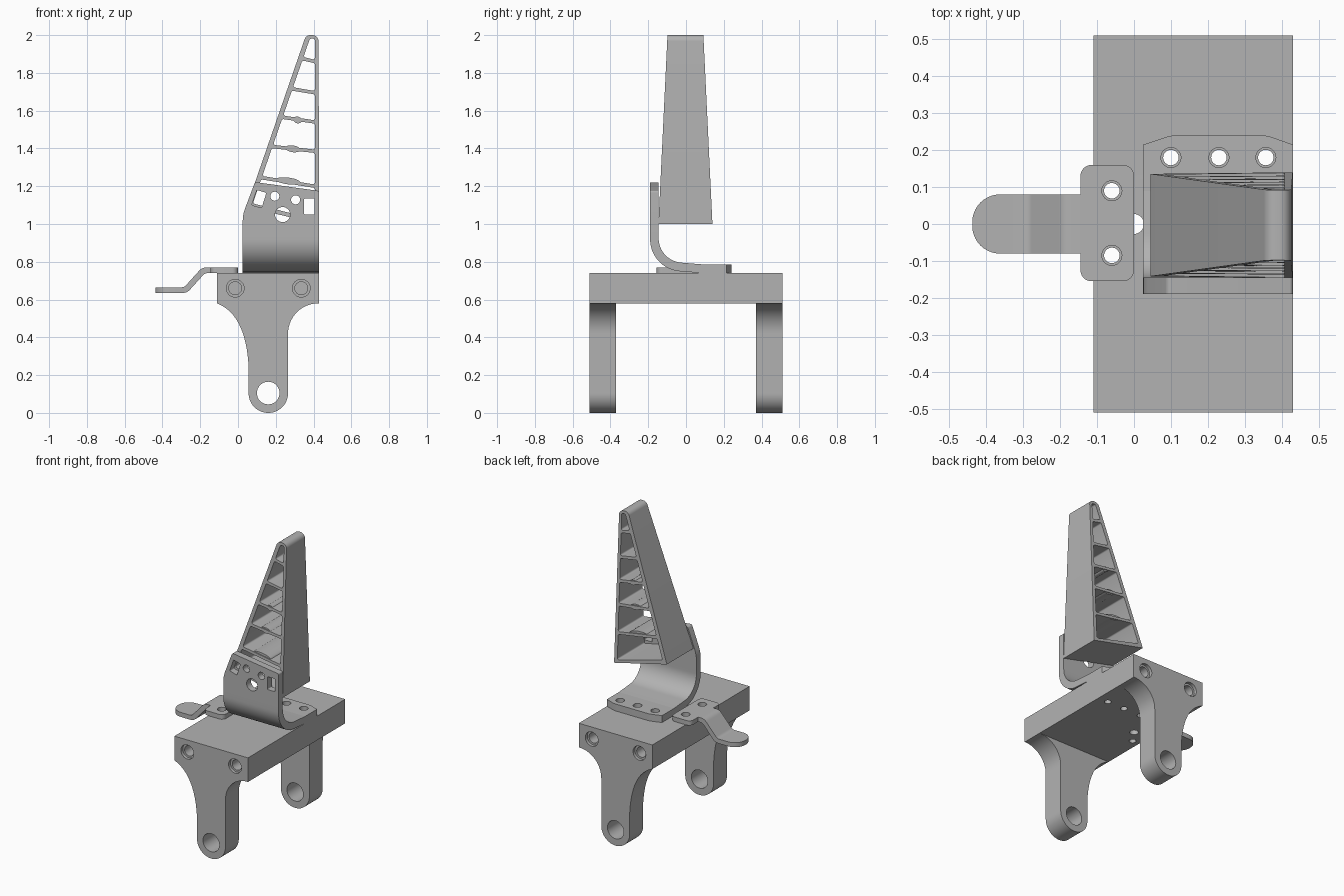
import bpy, bmesh
from math import pi, sin, cos, tan
from mathutils import Vector

cube = bpy.data.objects.get("Cube")
if cube:
    bpy.data.objects.remove(cube, do_unlink=True)

GREY = (0.45, 0.45, 0.45, 1)
grey = bpy.data.materials.new("plain grey")
grey.use_nodes = True
grey.diffuse_color = GREY
grey.node_tree.nodes["Principled BSDF"].inputs["Base Color"].default_value = GREY

# Directions a flat outline can be extruded along
PLAN = lambda u, v, w: (u, v, w)
FRONT = lambda u, v, w: (u, w, v)
SIDE = lambda u, v, w: (w, u, v)


def circle(x, y, r, n=32):
    return [(x + r * cos(2 * pi * i / n), y + r * sin(2 * pi * i / n)) for i in range(n)]


def rounded(corners, n=10):
    """Outline from (x, y) or (x, y, radius) corners."""
    out = []
    for i, c in enumerate(corners):
        p = Vector(c[:2])
        if len(c) == 2:
            out.append(tuple(p))
            continue
        a = (Vector(corners[i - 1][:2]) - p).normalized()
        b = (Vector(corners[(i + 1) % len(corners)][:2]) - p).normalized()
        half = a.angle(b) / 2
        centre = p + (a + b).normalized() * c[2] / sin(half)
        start = p + a * c[2] / tan(half) - centre
        end = p + b * c[2] / tan(half) - centre
        sweep = pi - 2 * half
        for k in range(n + 1):
            t = k / n
            q = (start * sin((1 - t) * sweep) + end * sin(t * sweep)) / sin(sweep)
            out.append(tuple(centre + q))
    return out


def rounded_box(x0, x1, y0, y1, r):
    return rounded([(x0, y0, r), (x1, y0, r), (x1, y1, r), (x0, y1, r)])


def extrude(name, loops, lo, hi, place):
    """Solid from an outline with holes, between lo and hi."""
    curve = bpy.data.curves.new(name, 'CURVE')
    curve.dimensions = '2D'
    curve.fill_mode = 'BOTH'
    curve.extrude = (hi - lo) / 2
    for loop in loops:
        s = curve.splines.new('POLY')
        s.points.add(len(loop) - 1)
        for pt, (x, y) in zip(s.points, loop):
            pt.co = (x, y, 0, 1)
        s.use_cyclic_u = True
    helper = bpy.data.objects.new(name + "_outline", curve)
    bpy.context.collection.objects.link(helper)
    deps = bpy.context.evaluated_depsgraph_get()
    mesh = bpy.data.meshes.new_from_object(helper.evaluated_get(deps))
    bpy.data.objects.remove(helper, do_unlink=True)
    bpy.data.curves.remove(curve)
    bm = bmesh.new()
    bm.from_mesh(mesh)
    bmesh.ops.remove_doubles(bm, verts=bm.verts, dist=1e-5)
    for v in bm.verts:
        v.co = place(v.co.x, v.co.y, v.co.z + (lo + hi) / 2)
    bmesh.ops.recalc_face_normals(bm, faces=bm.faces)
    bm.to_mesh(mesh)
    bm.free()
    mesh.name = name
    mesh.materials.clear()
    mesh.materials.append(grey)
    obj = bpy.data.objects.new(name, mesh)
    bpy.context.collection.objects.link(obj)
    bpy.ops.object.select_all(action='DESELECT')
    obj.select_set(True)
    bpy.context.view_layer.objects.active = obj
    bpy.ops.object.shade_smooth_by_angle(angle=0.5)
    return obj


# Base: middle slab with vertical bolt holes
bolts_foot = [(x, 0.18) for x in (0.10, 0.23, 0.357)]
bolts_lever = [(-0.06, 0.09), (-0.06, -0.085)]
slab = [(-0.11, -0.37), (0.43, -0.37), (0.43, 0.37), (-0.11, 0.37)]
extrude("base_slab", [slab] + [circle(x, y, 0.021) for x, y in bolts_foot + bolts_lever]
        + [circle(0, 0, 0.027)], 0.58, 0.74, PLAN)

# Base: end pieces with legs, each with two stepped blind holes and a pivot hole
A, B, C = Vector((0.056, 0.25)), Vector((0.04, 0.52)), Vector((-0.11, 0.58))
flare = [tuple(A * (1 - t) ** 2 + B * 2 * t * (1 - t) + C * t * t)
         for t in [i / 12 for i in range(13)]]
leg = rounded([(-0.11, 0.74), (0.43, 0.74), (0.43, 0.58), (0.265, 0.58, 0.16),
               (0.265, 0, 0.104), (0.056, 0, 0.104)] + flare, 14)
for side, s in (("front", -1), ("back", 1)):
    for layer, r, near, far in (("leg", 0.034, 0.37, 0.49), ("leg_face", 0.047, 0.49, 0.51)):
        lo, hi = sorted((s * near, s * far))
        holes = [circle(-0.015, 0.66, r), circle(0.335, 0.66, r), circle(0.16, 0.105, 0.06)]
        extrude(side + "_" + layer, [leg] + holes, lo, hi, FRONT)

# Lever: bolted plate, bent neck and rounded tip
extrude("lever_plate", [rounded_box(-0.145, 0, -0.155, 0.16, 0.03)]
        + [circle(x, y, 0.027) for x, y in bolts_lever], 0.74, 0.77, PLAN)
neck = rounded([(-0.14, 0.77), (-0.19, 0.77, 0.05), (-0.285, 0.665, 0.03), (-0.33, 0.665),
                (-0.33, 0.635), (-0.27, 0.635, 0.05), (-0.175, 0.74, 0.03), (-0.14, 0.74)], 6)
extrude("lever_neck", [neck], -0.08, 0.08, FRONT)
tip = rounded([(-0.33, -0.08), (-0.33, 0.08), (-0.438, 0.08, 0.075), (-0.438, -0.08, 0.075)])
extrude("lever_tip", [tip], 0.635, 0.665, PLAN)

# Bracket: bolted foot, curved bend and upright plate with windows
foot = rounded([(0.025, 0.09), (0.43, 0.09), (0.43, 0.215), (0.36, 0.24, 0.1),
                (0.10, 0.24, 0.1), (0.025, 0.215)])
extrude("bracket_foot", [foot] + [circle(x, y, 0.027) for x, y in bolts_foot],
        0.74, 0.786, PLAN)
bend = rounded([(-0.19, 0.95), (-0.19, 0.762, 0.17), (0.09, 0.74), (0.09, 0.786),
                (-0.145, 0.805, 0.13), (-0.145, 0.95)], 16)
extrude("bracket_bend", [bend], 0.025, 0.43, SIDE)
upright = rounded([(0.025, 0.95), (0.43, 0.95), (0.43, 1.175, 0.01),
                   (0.09, 1.222, 0.015), (0.025, 1.05, 0.2)])
windows = [rounded([(0.072, 1.10, 0.006), (0.125, 1.085, 0.006),
                    (0.15, 1.165, 0.006), (0.10, 1.18, 0.006)], 4),
           rounded_box(0.35, 0.405, 1.05, 1.135, 0.006),
           circle(0.195, 1.147, 0.024), circle(0.305, 1.128, 0.024), circle(0.236, 1.05, 0.04)]
extrude("bracket_upright", [upright] + windows, -0.19, -0.145, FRONT)


# Fin: hollow wedge, narrowing upward, divided by sloping ribs
def tapered(u, v, w):
    return (u, w * (0.143 - 0.048 * (v - 1)) - 0.003, v)


def inner_x(z):
    return 0.072 + (z - 1.09) * 0.346


outline = rounded([(0.43, 1.0), (0.426, 2.0, 0.033), (0.36, 2.0, 0.033), (0.045, 1.09)])
ribs = [(1.10, 1.015), (1.245, 1.20), (1.41, 1.385), (1.565, 1.54),
        (1.715, 1.695), (1.875, 1.86), (1.99, 1.99)]
cells = []
for (l0, r0), (l1, r1) in zip(ribs, ribs[1:]):
    a, b, c, d = l0 + 0.009, r0 + 0.009, r1 - 0.009, l1 - 0.009
    cells.append(rounded([(inner_x(a), a, 0.01), (0.407, b, 0.01),
                          (0.407, c, 0.01), (inner_x(d), d, 0.01)], 5))
extrude("fin", [outline] + cells, -1, 1, tapered)

# Oval thickenings along the lower ribs
for i, (x, z, width) in enumerate([(0.265, 1.228, 0.065), (0.29, 1.398, 0.04), (0.315, 1.551, 0.022)]):
    oval = [(x + u * width, z + v * 0.018 - u * width * 0.12) for u, v in circle(0, 0, 1, 24)]
    extrude("rib_boss_%d" % (i + 1), [oval], -0.95, 0.95, tapered)
